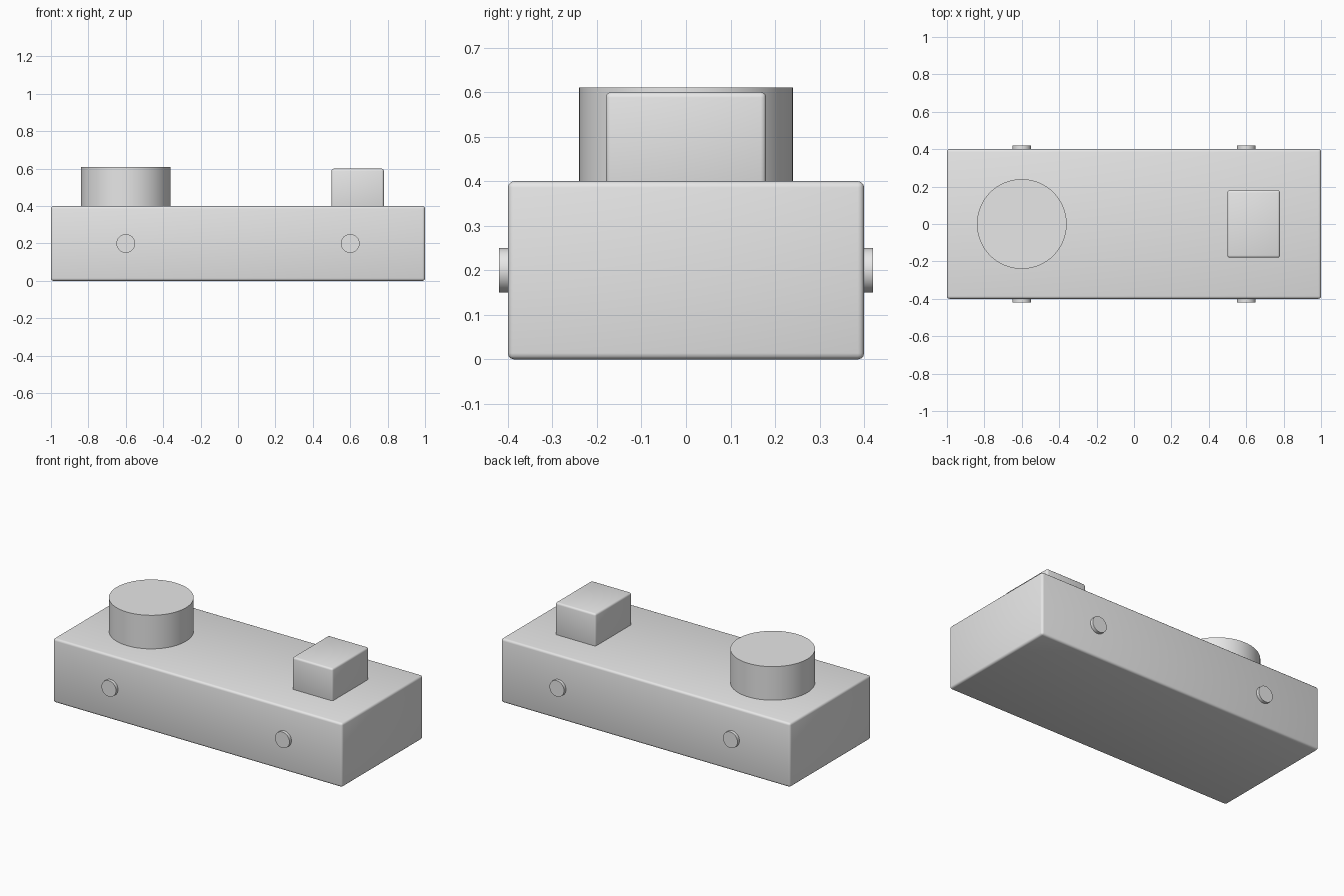
import bpy
import math

default = bpy.data.objects.get("Cube")
if default:
    bpy.data.objects.remove(default, do_unlink=True)

grey = bpy.data.materials.new("light_grey")
grey.use_nodes = True
colour = (0.8, 0.8, 0.8, 1)
grey.diffuse_color = colour
grey.node_tree.nodes["Principled BSDF"].inputs["Base Color"].default_value = colour


def finish(name):
    obj = bpy.context.object
    obj.name = name
    obj.data.materials.append(grey)
    return obj


def rounded_box(name, size, centre, radius):
    bpy.ops.mesh.primitive_cube_add(size=1, location=centre)
    obj = finish(name)
    obj.scale = size
    bpy.ops.object.transform_apply(location=False, rotation=False, scale=True)
    bevel = obj.modifiers.new("soft_edges", "BEVEL")
    bevel.width = radius
    bevel.segments = 3
    bpy.ops.object.modifier_apply(modifier=bevel.name)
    bpy.ops.object.shade_smooth_by_angle(angle=math.radians(40))


def cylinder(name, radius, depth, centre, tilt=0):
    bpy.ops.mesh.primitive_cylinder_add(vertices=64, radius=radius, depth=depth,
                                        location=centre, rotation=(tilt, 0, 0))
    finish(name)
    bpy.ops.object.shade_smooth_by_angle(angle=math.radians(30))


# Main body and the block on its top
rounded_box("body", (2, 0.8, 0.4), (0, 0, 0.2), 0.014)
rounded_box("top_block", (0.28, 0.36, 0.22), (0.64, 0, 0.49), 0.012)

# Round dial on the top
cylinder("top_dial", 0.24, 0.23, (-0.6, 0, 0.495))

# Small round buttons on the front and back
for side, y in (("front", -0.4), ("back", 0.4)):
    for hand, x in (("right", -0.6), ("left", 0.6)):
        cylinder(f"{side}_{hand}_button", 0.05, 0.04, (x, y, 0.2), math.pi / 2)
